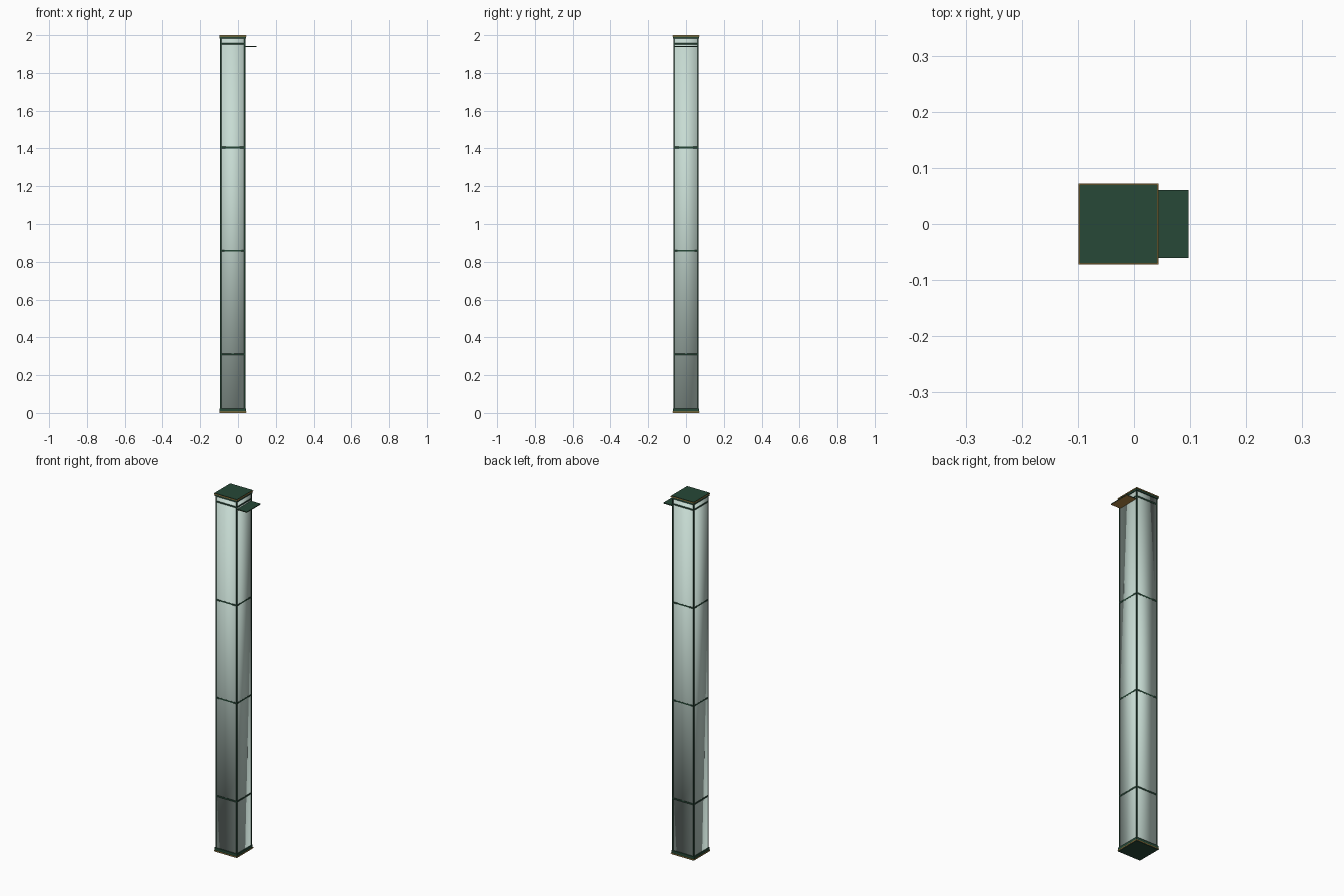
import bpy

if "Cube" in bpy.data.objects:
    bpy.data.objects.remove(bpy.data.objects["Cube"])

def material(name, color):
    m = bpy.data.materials.new(name)
    m.diffuse_color = (*color, 1)
    m.use_nodes = True
    m.node_tree.nodes["Principled BSDF"].inputs["Base Color"].default_value = m.diffuse_color
    return m

GLASS = material("pale_glass", (0.57, 0.71, 0.65))
GREEN = material("dark_green", (0.02, 0.065, 0.038))
GOLD = material("gold", (0.45, 0.25, 0.06))

def box(name, lo, hi, mat):
    bpy.ops.mesh.primitive_cube_add(size=1, location=[(a + b) / 2 for a, b in zip(lo, hi)])
    ob = bpy.context.object
    ob.name = name
    ob.scale = [b - a for a, b in zip(lo, hi)]
    bpy.ops.object.transform_apply(location=False, rotation=False, scale=True)
    ob.data.materials.append(mat)
    return ob

X0, X1, Y = -0.093, 0.038, 0.065   # shaft footprint

# Glass shaft with softly blended shading
shaft = box("glass_shaft", (X0, -Y, 0.01), (X1, Y, 1.99), GLASS)
shaft.data.shade_smooth()

# Corner posts, standing slightly proud of the glass
p, w = 0.001, 0.006
for x in (X0 - p, X1 + p - w):
    for y in (-Y - p, Y + p - w):
        box("corner_post", (x, y, 0.01), (x + w, y + w, 1.99), GREEN)

# Horizontal glazing bands
for z in (0.311, 0.859, 1.405, 1.953):
    box("glazing_band", (X0 - 0.0006, -Y - 0.0006, z - 0.004),
        (X1 + 0.0006, Y + 0.0006, z + 0.004), GREEN)

# Base and cap: green slab with a gold trim along the outer face
def plate(name, z0, z1, trim0, trim1):
    box(name, (X0 - 0.004, -Y - 0.005, z0), (X1 + 0.004, Y + 0.005, z1), GREEN)
    box(name + "_trim", (X0 - 0.006, -Y - 0.007, trim0), (X1 + 0.006, Y + 0.007, trim1), GOLD)

plate("base", 0.0, 0.022, 0.003, 0.007)
plate("cap", 1.983, 2.0, 1.993, 1.997)

# Small side canopy on the right with gold underside
box("side_canopy", (X1 - 0.002, -0.061, 1.938), (0.097, 0.061, 1.942), GREEN)
box("canopy_underside", (X1 - 0.002, -0.0605, 1.937), (0.0965, 0.0605, 1.938), GOLD)
